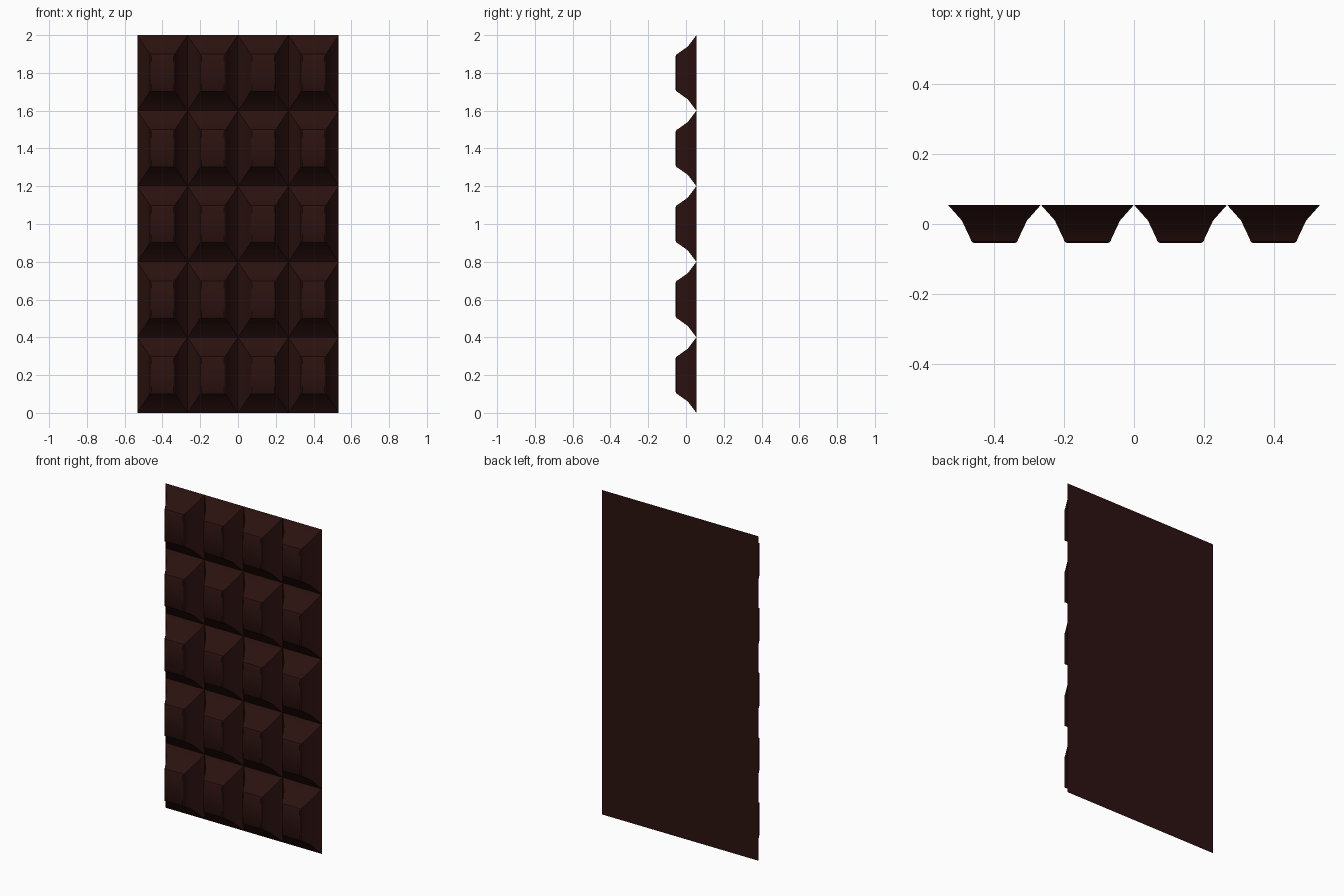
import bpy
import bmesh
import math

cube = bpy.data.objects.get("Cube")
if cube:
    bpy.data.objects.remove(cube, do_unlink=True)

COLS, ROWS = 4, 5
HEIGHT = 2.0
CELL_Z = HEIGHT / ROWS
CELL_X = CELL_Z * 2 / 3
BACK_Y = 0.055

# Dark chocolate
choc = bpy.data.materials.new("dark_chocolate")
choc.use_nodes = True
color = (0.024, 0.006, 0.005, 1)
choc.diffuse_color = color
bsdf = choc.node_tree.nodes["Principled BSDF"]
bsdf.inputs["Base Color"].default_value = color
bsdf.inputs["Roughness"].default_value = 0.5

# One square: rings as (inset fraction, depth y), from the back rim to the front
PROFILE = [(0, BACK_Y), (0.15, 0.01), (0.242, -0.042), (0.252, -0.05), (0.28, -BACK_Y)]


def ring(bm, inset, y):
    low, high = inset, 1 - inset
    corners = [(low, low), (high, low), (high, high), (low, high)]
    return [bm.verts.new((u * CELL_X, y, v * CELL_Z)) for u, v in corners]


bm = bmesh.new()
rings = [ring(bm, inset, y) for inset, y in PROFILE]
for a, b in zip(rings, rings[1:]):
    for i in range(4):
        j = (i + 1) % 4
        bm.faces.new((a[i], a[j], b[j], b[i]))
bm.faces.new(rings[-1])
bm.faces.new(rings[0][::-1])
bmesh.ops.recalc_face_normals(bm, faces=bm.faces)
mesh = bpy.data.meshes.new("chocolate_bar")
bm.to_mesh(mesh)
bm.free()
mesh.materials.append(choc)

bar = bpy.data.objects.new("chocolate_bar", mesh)
bpy.context.collection.objects.link(bar)
bar.location.x = -COLS * CELL_X / 2

bpy.context.view_layer.objects.active = bar
bar.select_set(True)
bpy.ops.object.shade_smooth_by_angle(angle=math.radians(30))

# Repeat the square into the full bar
for name, count, offset in (("columns", COLS, (CELL_X, 0, 0)), ("rows", ROWS, (0, 0, CELL_Z))):
    array = bar.modifiers.new(name, 'ARRAY')
    array.count = count
    array.use_relative_offset = False
    array.use_constant_offset = True
    array.constant_offset_displace = offset
    array.use_merge_vertices = True
    array.merge_threshold = 0.001
